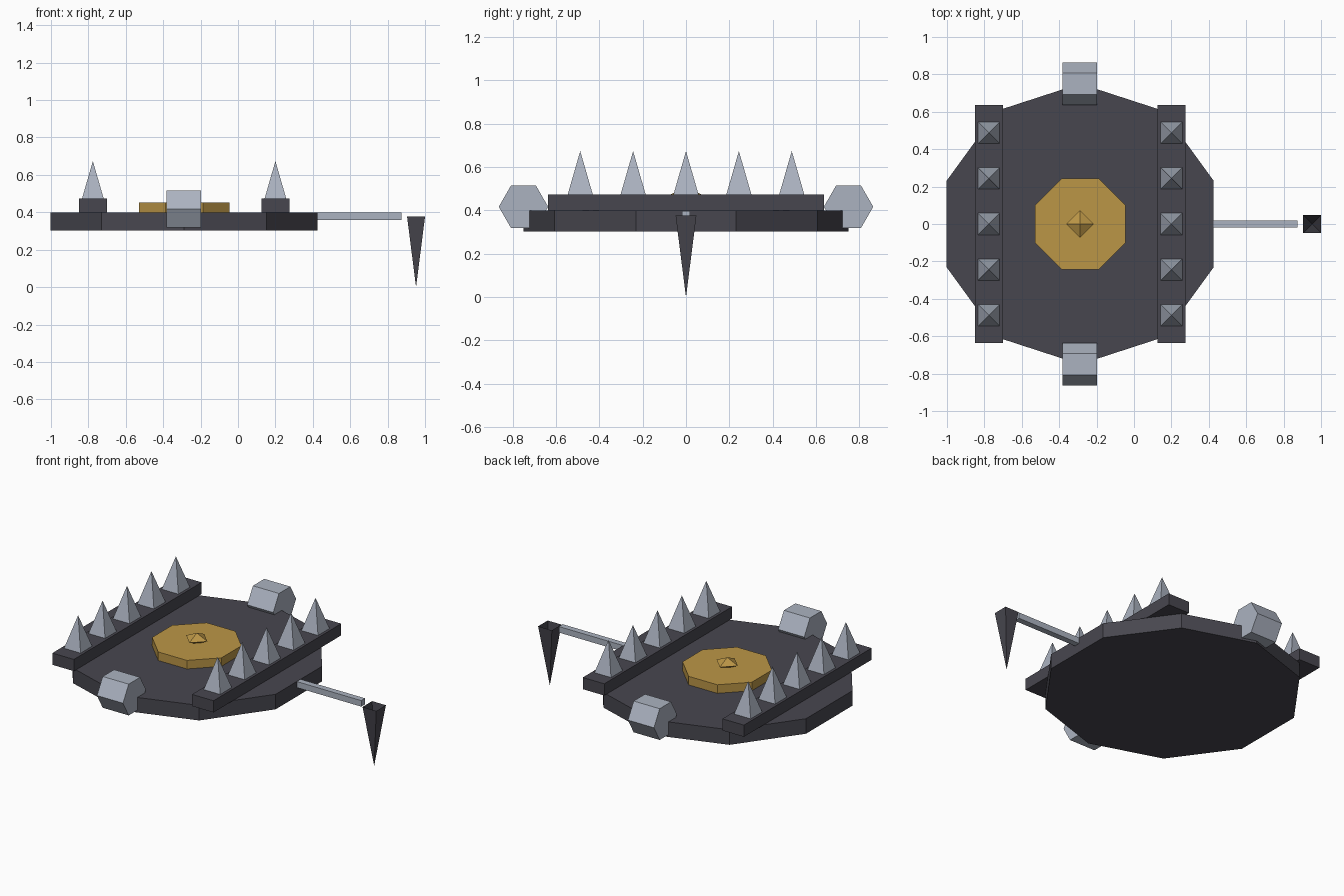
import bpy, bmesh
from math import pi, cos, sin, sqrt
from mathutils import Matrix

if "Cube" in bpy.data.objects:
    bpy.data.objects.remove(bpy.data.objects["Cube"], do_unlink=True)


def material(name, rgb):
    m = bpy.data.materials.new(name)
    m.use_nodes = True
    color = (*rgb, 1)
    m.diffuse_color = color
    m.node_tree.nodes["Principled BSDF"].inputs["Base Color"].default_value = color
    return m


IRON = material("dark iron", (0.064, 0.062, 0.078))
STEEL = material("pale steel", (0.41, 0.45, 0.53))
BRASS = material("brass", (0.50, 0.305, 0.062))


def finish(name, bm, mat, loc):
    mesh = bpy.data.meshes.new(name)
    bm.to_mesh(mesh)
    bm.free()
    mesh.materials.append(mat)
    ob = bpy.data.objects.new(name, mesh)
    ob.location = loc
    bpy.context.collection.objects.link(ob)
    return ob


def faceted(name, profile, sides, phase, loc, mat, caps=True, turn=None):
    """Faceted solid from (radius, height) pairs; radius 0 makes a tip."""
    bm = bmesh.new()
    rings = []
    for r, z in profile:
        n = sides if r else 1
        rings.append([bm.verts.new((r * cos(phase + 2 * pi * i / sides),
                                    r * sin(phase + 2 * pi * i / sides), z))
                      for i in range(n)])
    for a, b in zip(rings, rings[1:]):
        for i in range(sides):
            j = (i + 1) % sides
            if len(a) == 1:
                bm.faces.new((a[0], b[j], b[i]))
            elif len(b) == 1:
                bm.faces.new((a[i], a[j], b[0]))
            else:
                bm.faces.new((a[i], a[j], b[j], b[i]))
    if caps and len(rings[0]) > 1:
        bm.faces.new(rings[0][::-1])
    if caps and len(rings[-1]) > 1:
        bm.faces.new(rings[-1])
    if turn:
        bm.transform(turn)
    return finish(name, bm, mat, loc)


def box(name, size, loc, mat):
    bm = bmesh.new()
    bmesh.ops.create_cube(bm, size=1)
    bmesh.ops.scale(bm, vec=size, verts=bm.verts)
    return finish(name, bm, mat, loc)


CX = -0.288          # centre of the deck
BASE, DECK, RAIL = 0.304, 0.399, 0.473
SQUARE = pi / 4      # squares up four-sided shapes

# Ten-sided deck
faceted("deck", [(0.75, BASE), (0.75, DECK)], 10, pi / 2, (CX, 0, 0), IRON)

# Brass hatch with a flattened gem knob
faceted("hatch", [(0.262, DECK), (0.262, 0.453)], 8, pi / 8, (CX, 0, 0), BRASS)
faceted("hatch_knob", [(0, -0.034), (0.074, 0), (0, 0.034)], 4, 0,
        (CX, 0, 0.473), BRASS)

# Side rails, each with a row of spikes
for side, sx in (("left", 1), ("right", -1)):
    x = CX + sx * 0.488
    box(side + "_rail", (0.15, 1.275, RAIL - DECK),
        (x, 0, (RAIL + DECK) / 2), IRON)
    for i in range(5):
        faceted(f"{side}_spike_{i + 1}", [(0.058 * sqrt(2), RAIL), (0, 0.674)],
                4, SQUARE, (x, (i - 2) * 0.244, 0), STEEL)

# Hexagonal rollers at front and back, lying along x
along_x = Matrix.Rotation(pi / 2, 4, 'Y')
for end, sy in (("front", -1), ("back", 1)):
    faceted(end + "_roller", [(0.114, -0.091), (0.114, 0.091)], 6, pi / 2,
            (CX - 0.002, sy * 0.75, 0.417), STEEL, turn=along_x)

# Arm on the left side with a hanging open-topped claw
box("arm", (0.575, 0.038, 0.038), (0.5875, 0, 0.379), STEEL)
faceted("claw", [(0, 0), (0.048 * sqrt(2), 0.377)], 4, SQUARE,
        (0.952, 0, 0), IRON, caps=False)
